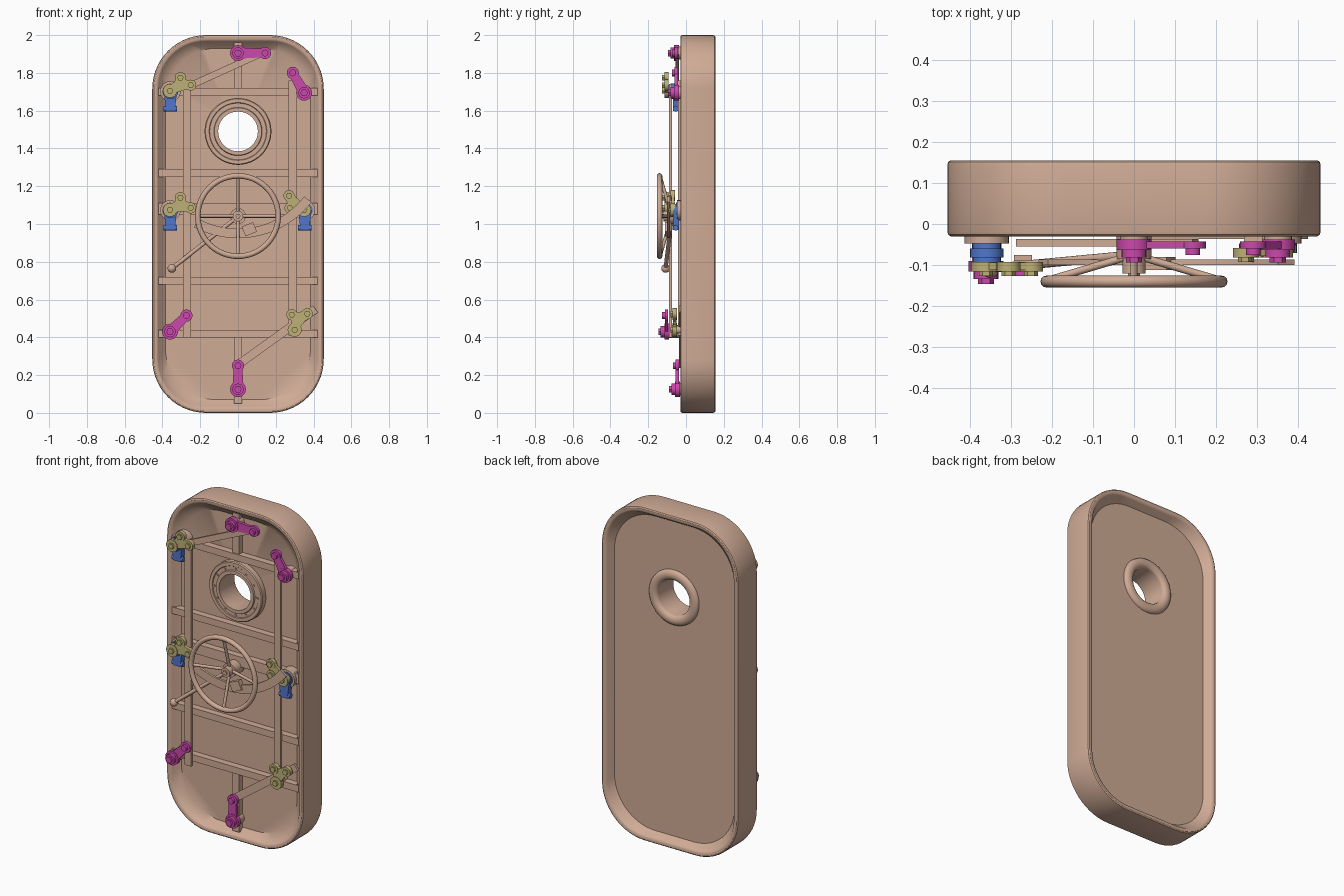
import bpy, bmesh, math
from mathutils import Vector, Matrix

cube = bpy.data.objects.get("Cube")
if cube:
    bpy.data.objects.remove(cube)


def material(name, rgb):
    m = bpy.data.materials.new(name)
    m.use_nodes = True
    m.diffuse_color = (*rgb, 1)
    m.node_tree.nodes["Principled BSDF"].inputs["Base Color"].default_value = (*rgb, 1)
    return m


TAN = material("tan paint", (0.63, 0.41, 0.305))
PINK = material("magenta paint", (0.60, 0.065, 0.41))
BLUE = material("blue paint", (0.08, 0.18, 0.60))
OLIVE = material("olive paint", (0.51, 0.435, 0.18))
made = []


class Part:
    """Collects simple solids into one named object."""

    def __init__(self, name, mat):
        self.name, self.mat, self.bm = name, mat, bmesh.new()

    def loft(self, rings, caps=True, closed=False):
        vs = [[self.bm.verts.new(p) for p in ring] for ring in rings]
        n = len(vs[0])
        pairs = list(zip(vs, vs[1:])) + ([(vs[-1], vs[0])] if closed else [])
        for a, b in pairs:
            for i in range(n):
                j = (i + 1) % n
                self.bm.faces.new((a[i], a[j], b[j], b[i]))
        if caps and not closed:
            self.bm.faces.new(vs[0])
            self.bm.faces.new(vs[-1])
        return vs

    def prism(self, outline, y0, y1):
        self.loft([[(x, y, z) for x, z in outline] for y in (y0, y1)])

    def box(self, x0, x1, z0, z1, y0, y1):
        self.prism([(x0, z0), (x1, z0), (x1, z1), (x0, z1)], y0, y1)

    def disc(self, p, r, y0, y1, n=24):
        self.prism(circle(p, r, n), y0, y1)

    def bar(self, p, q, w0, w1, y0, y1):
        p, q = Vector(p), Vector(q)
        d = (q - p).normalized()
        side = Vector((-d.y, d.x)) / 2
        self.prism([p + side * w0, p - side * w0, q - side * w1, q + side * w1], y0, y1)

    def rod(self, p, q, r, n=12):
        p, q = Vector(p), Vector(q)
        m = Matrix.Translation((p + q) / 2) @ (q - p).to_track_quat('Z', 'Y').to_matrix().to_4x4()
        bmesh.ops.create_cone(self.bm, cap_ends=True, segments=n, radius1=r, radius2=r,
                              depth=(q - p).length, matrix=m)

    def spin(self, centre, profile, n=48):
        """Closed (radius, y) profile turned about the y axis."""
        self.loft([[(x, y, z) for x, z in circle(centre, r, n)] for r, y in profile], closed=True)

    def finish(self):
        bmesh.ops.recalc_face_normals(self.bm, faces=self.bm.faces)
        me = bpy.data.meshes.new(self.name)
        self.bm.to_mesh(me)
        self.bm.free()
        me.materials.append(self.mat)
        ob = bpy.data.objects.new(self.name, me)
        bpy.context.collection.objects.link(ob)
        made.append(ob)


def circle(c, r, n):
    return [(c[0] + r * math.cos(t), c[1] + r * math.sin(t))
            for t in (2 * math.pi * i / n for i in range(n))]


def rounded(inset, y, steps=14):
    """Door outline shrunk by inset; the panel keeps wide corners."""
    r = 0.27 if inset > 0.05 else 0.285 - inset
    cx, cz, pts = 0.454 - inset - r, 1 - inset - r, []
    for k, (sx, sz) in enumerate(((1, 1), (-1, 1), (-1, -1), (1, -1))):
        for i in range(steps + 1):
            t = math.pi / 2 * (k + i / steps)
            pts.append((sx * cx + r * math.cos(t), y, 1 + sz * cz + r * math.sin(t)))
    return pts


WINDOW = (0, 1.49)
FRONT, BACK = 0.012, 0.11

# Door shell: rounded rim with a shallow recessed panel on both sides
p = Part("door_shell", TAN)
section = [(0.07, FRONT), (0.034, -0.02), (0.030, -0.026), (0.022, -0.03),
           (0.008, -0.03), (0.002, -0.026), (0, -0.018), (0, 0.143), (0.002, 0.151),
           (0.008, 0.155), (0.022, 0.155), (0.030, 0.151), (0.034, 0.145), (0.056, BACK)]
loops = p.loft([rounded(d, y) for d, y in section], caps=False)
for loop, y in ((loops[0], FRONT), (loops[-1], BACK)):
    hole = [p.bm.verts.new((x, y, z)) for x, z in circle(WINDOW, 0.11, 48)]
    edges = [p.bm.edges.new((hole[i - 1], hole[i])) for i in range(48)]
    edges += [p.bm.edges.get((loop[i - 1], loop[i])) for i in range(len(loop))]
    bmesh.ops.triangle_fill(p.bm, edges=edges, use_beauty=True)
p.finish()

# Porthole: tube, front flange with bolts, rounded back ring
p = Part("porthole_frame", TAN)
bulge = [(0.135 + 0.03 * math.cos(t), BACK + 0.022 * math.sin(t))
         for t in (math.pi * i / 8 for i in range(9))]
p.spin(WINDOW, [(0.105, -0.03), (0.125, -0.03), (0.128, -0.022), (0.150, -0.022),
                (0.153, -0.026), (0.172, -0.026), (0.177, -0.02), (0.177, FRONT + 0.01),
                (0.15, FRONT + 0.01), (0.15, BACK - 0.01)] + bulge)
for c in circle(WINDOW, 0.139, 12):
    p.disc(c, 0.006, -0.028, -0.015, 6)
p.finish()

# Horizontal stiffeners and central ribs
p = Part("stiffeners", TAN)
for z, h in ((0.42, 0.02), (0.70, 0.02), (1.08, 0.03), (1.27, 0.02), (1.70, 0.02)):
    p.box(-0.42, 0.42, z - h, z + h, -0.028, -0.018)
    p.box(-0.40, 0.40, z - h * 0.5, z + h, -0.02, FRONT + 0.01)
p.box(-0.022, 0.022, 1.72, 1.96, -0.02, FRONT + 0.01)
p.box(-0.022, 0.022, 0.05, 0.40, -0.02, FRONT + 0.01)
p.finish()

# Linkage bars
p = Part("linkage_bars", TAN)
p.box(-0.292, -0.248, 0.40, 1.74, -0.09, -0.075)
p.box(0.268, 0.312, 0.41, 1.76, -0.043, -0.029)
p.bar((-0.28, 1.72), (0.15, 1.915), 0.036, 0.036, -0.055, -0.036)
p.bar((0.0, 0.255), (0.41, 0.55), 0.045, 0.045, -0.036, -0.022)
p.finish()

# Curved drive arm under the handwheel
p = Part("drive_arm", TAN)
angles = [math.radians(-118 + 80 * i / 20) for i in range(21)]
p.prism([(r * math.cos(t), 1.42 + r * math.sin(t))
         for r, seq in ((0.445, angles), (0.495, angles[::-1])) for t in seq], -0.1, -0.086)
p.bar((0.03, 0.96), (0.09, 0.985), 0.055, 0.055, -0.112, -0.08)
p.finish()

# Handwheel with dished spokes
HUB = Vector((0, -0.075, 1.042))
p = Part("handwheel", TAN)
p.spin((0, HUB.z), [(0.213 + 0.0145 * math.cos(t), -0.14 + 0.0145 * math.sin(t))
                    for t in (math.tau * i / 12 for i in range(12))])
for x, z in circle((0, HUB.z), 0.21, 4):
    p.rod(HUB, (x, -0.137, z), 0.009)
p.disc((0, HUB.z), 0.028, -0.12, 0.0)
p.disc((0, HUB.z), 0.042, -0.085, 0.0)
p.disc((0, HUB.z), 0.014, -0.128, -0.1, 6)
p.finish()

# Hand lever with ball end
p = Part("hand_lever", TAN)
ball = (-0.35, -0.108, 0.765)
p.rod((0, -0.075, 1.04), ball, 0.011)
bmesh.ops.create_uvsphere(p.bm, u_segments=16, v_segments=10, radius=0.023,
                          matrix=Matrix.Translation(ball))
p.finish()


def lever(name, big, small, front):
    """Two-eyed lever with bolts; front is the arm's front plane."""
    p = Part(name, PINK)
    p.bar(big, small, 0.06, 0.044, front, front + 0.018)
    p.disc(big, 0.042, front - 0.003, front + 0.022)
    p.disc(big, 0.030, front - 0.022, front)
    p.disc(big, 0.020, front - 0.034, front, 6)
    p.disc(small, 0.032, front, front + 0.018)
    p.disc(small, 0.018, front - 0.015, front, 12)
    p.finish()
    p = Part(name + "_pivot", TAN)
    p.disc(big, 0.034, front + 0.02, FRONT + 0.01)
    p.finish()


lever("top_lever", (0, 1.905), (0.143, 1.905), -0.06)
lever("upper_left_lever", (0.35, 1.695), (0.29, 1.80), -0.06)
lever("lower_right_lever", (-0.36, 0.43), (-0.273, 0.515), -0.112)
lever("bottom_lever", (0, 0.125), (0, 0.25), -0.055)


def crank(name, lobes, front):
    """Three-lobed bell crank with a bolt in each lobe."""
    p = Part(name, OLIVE)
    mid = sum((Vector(c) for c in lobes), Vector((0, 0))) / 3
    p.disc(mid, 0.036, front, front + 0.018)
    for i, c in enumerate(lobes):
        p.bar(mid, c, 0.06, 0.05, front, front + 0.018)
        p.disc(c, 0.037 if i == 0 else 0.029, front - 0.003, front + 0.02)
        p.disc(c, 0.017, front - 0.014, front, 6)
    p.finish()
    p = Part(name + "_pivot", TAN)
    p.disc(lobes[0], 0.022, front + 0.015, FRONT + 0.01)
    p.finish()


crank("upper_right_crank", [(-0.36, 1.705), (-0.305, 1.775), (-0.25, 1.735)], -0.112)
crank("middle_right_crank", [(-0.36, 1.075), (-0.305, 1.14), (-0.25, 1.085)], -0.112)
crank("middle_left_crank", [(0.35, 1.075), (0.27, 1.15), (0.275, 1.085)], -0.078)
crank("lower_left_crank", [(0.30, 0.44), (0.285, 0.52), (0.367, 0.525)], -0.068)


def dog(name, x, z, front):
    """Clamp dog: stepped boss, hanging tongue and cross pin."""
    p = Part(name, BLUE)
    p.disc((x, z), 0.034, front, -0.046)
    p.disc((x, z), 0.041, front + 0.012, front + 0.034)
    p.bar((x, z), (x, z - 0.105), 0.07, 0.046, -0.07, -0.036)
    p.rod((x - 0.036, -0.055, z - 0.092), (x + 0.036, -0.055, z - 0.092), 0.015)
    p.finish()
    p = Part(name + "_boss", TAN)
    p.disc((x, z), 0.054, -0.047, FRONT + 0.01)
    p.finish()


dog("upper_right_dog", -0.358, 1.702, -0.094)
dog("middle_right_dog", -0.358, 1.072, -0.094)
dog("middle_left_dog", 0.354, 1.072, -0.064)

# Smooth round surfaces, keep edges crisp
bpy.ops.object.select_all(action='DESELECT')
for ob in made:
    ob.select_set(True)
bpy.context.view_layer.objects.active = made[0]
bpy.ops.object.shade_smooth_by_angle(angle=math.radians(32))
